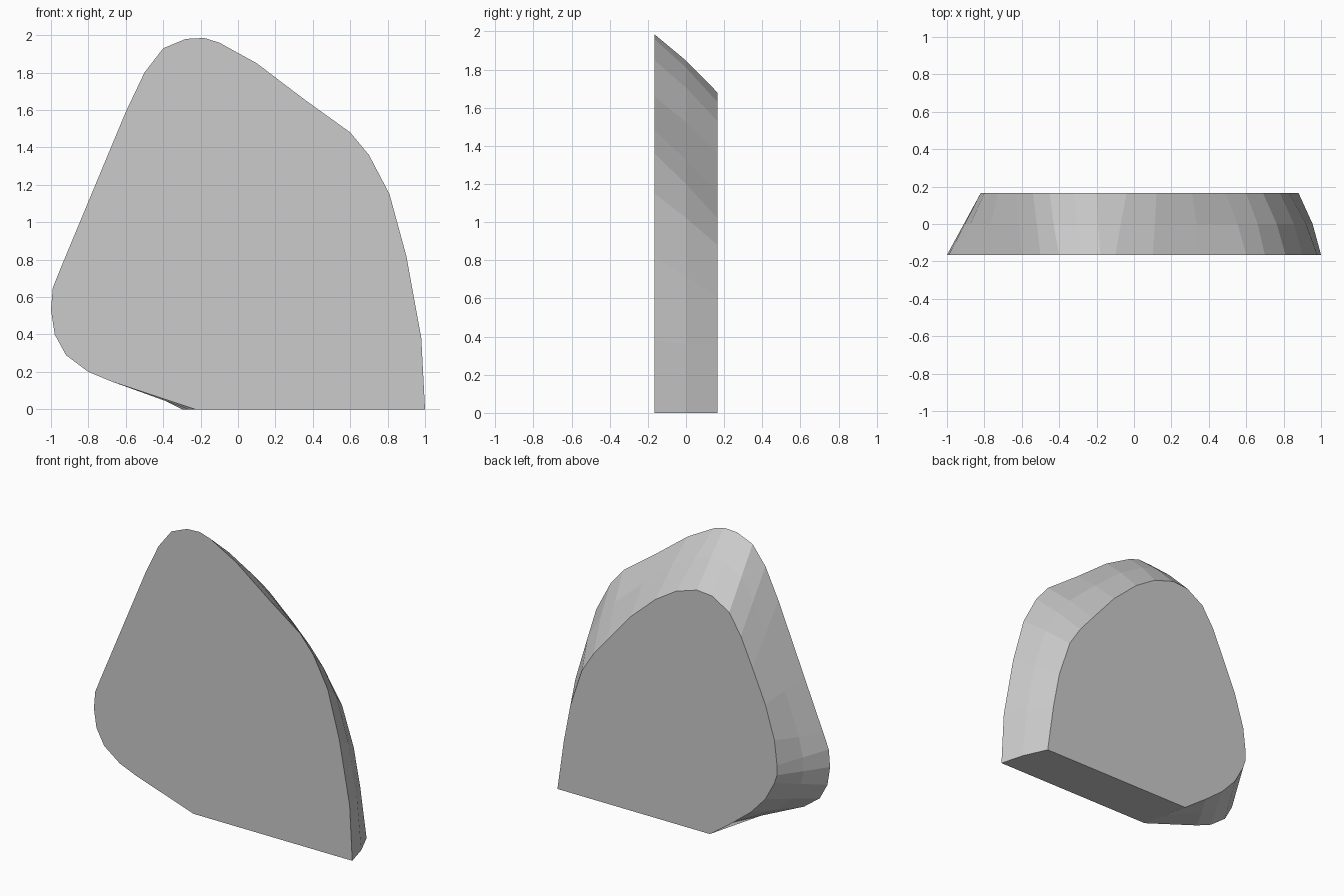
import bpy
import bmesh
from mathutils import Vector

# Remove the default cube only
default_cube = bpy.data.objects.get("Cube")
if default_cube:
    bpy.data.objects.remove(default_cube, do_unlink=True)

HALF_DEPTH = 0.165
BULGE = 0.015

# Matching outline points (x, z), from the lower left-hand corner over the top
front_outline = [
    (1, 0), (.98, .38), (.9, .82), (.81, 1.15), (.7, 1.36), (.6, 1.48),
    (.35, 1.66), (.1, 1.85), (-.1, 1.96), (-.18, 1.985), (-.28, 1.98),
    (-.4, 1.93), (-.5, 1.8), (-.6, 1.59), (-.8, 1.11), (-.95, .75),
    (-.99, .65), (-1, .53), (-.98, .4), (-.92, .29), (-.8, .2),
    (-.68, .15), (-.23, 0)]
back_outline = [
    (.88, 0), (.83, .35), (.78, .61), (.69, .88), (.6, 1.02), (.49, 1.15),
    (.31, 1.36), (.12, 1.53), (-.04, 1.63), (-.2, 1.68), (-.32, 1.67),
    (-.45, 1.59), (-.54, 1.45), (-.63, 1.25), (-.73, 1.02), (-.8, .79),
    (-.82, .62), (-.82, .55), (-.8, .49), (-.73, .36), (-.62, .24),
    (-.48, .13), (-.3, 0)]


def middle_outline(first, second):
    """Halfway outline, swollen slightly on the top and the left-hand side."""
    result = []
    for a, b in zip(first, second):
        point = (Vector(a) + Vector(b)) / 2
        outward = Vector((point.x, max(point.y - 0.6, 0)))
        if point.x > -0.5 and point.y > 0.2:
            point += outward.normalized() * BULGE
        elif point.x > 0:
            point.x += BULGE
        result.append(point)
    return result


def make_material(name, colour):
    material = bpy.data.materials.new(name)
    material.use_nodes = True
    material.diffuse_color = colour
    for node in material.node_tree.nodes:
        if node.type == 'BSDF_PRINCIPLED':
            node.inputs["Base Color"].default_value = colour
    return material


def loft(name, sections, material):
    """Join (depth, outline) sections into one closed solid."""
    bm = bmesh.new()
    rings = [[bm.verts.new((x, depth, z)) for x, z in outline]
             for depth, outline in sections]
    # Tapered rim
    for ring, following in zip(rings, rings[1:]):
        count = len(ring)
        for i in range(count):
            j = (i + 1) % count
            bm.faces.new((ring[i], ring[j], following[j], following[i]))
    # Flat front and back
    bm.faces.new(rings[0])
    bm.faces.new(list(reversed(rings[-1])))
    bmesh.ops.recalc_face_normals(bm, faces=bm.faces)
    mesh = bpy.data.meshes.new(name)
    bm.to_mesh(mesh)
    bm.free()
    mesh.materials.append(material)
    obj = bpy.data.objects.new(name, mesh)
    bpy.context.collection.objects.link(obj)
    return obj


# Single tapered slab
grey = make_material("plain grey", (0.6, 0.6, 0.6, 1))
loft("tapered_slab", [
    (-HALF_DEPTH, front_outline),
    (0, middle_outline(front_outline, back_outline)),
    (HALF_DEPTH, back_outline)], grey)
